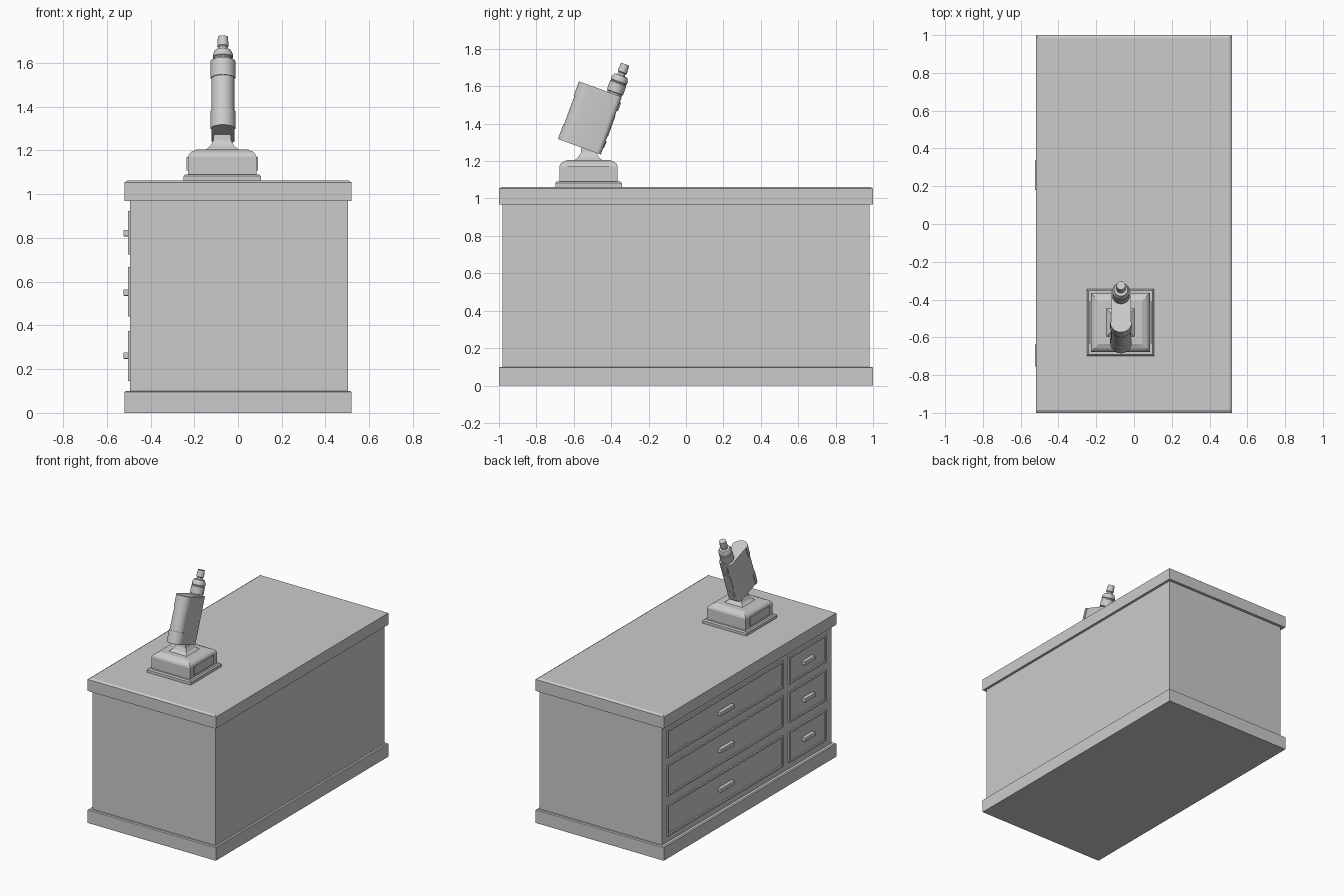
import bpy, bmesh
from math import radians, sin, cos, pi
from mathutils import Matrix

if "Cube" in bpy.data.objects:
    bpy.data.objects.remove(bpy.data.objects["Cube"])


def finish(name, bm, matrix=None, smooth=False):
    bmesh.ops.recalc_face_normals(bm, faces=bm.faces)
    mesh = bpy.data.meshes.new(name)
    bm.to_mesh(mesh)
    bm.free()
    ob = bpy.data.objects.new(name, mesh)
    bpy.context.collection.objects.link(ob)
    if matrix:
        ob.matrix_world = matrix
    if smooth:
        bpy.ops.object.select_all(action='DESELECT')
        ob.select_set(True)
        bpy.context.view_layer.objects.active = ob
        bpy.ops.object.shade_smooth_by_angle(angle=radians(35))
    return ob


def loft(name, rings, matrix=None, smooth=False):
    """Skin a stack of closed rings and cap both ends."""
    bm = bmesh.new()
    vs = [[bm.verts.new(p) for p in r] for r in rings]
    n = len(vs[0])
    for a, b in zip(vs, vs[1:]):
        for i in range(n):
            j = (i + 1) % n
            bm.faces.new((a[i], a[j], b[j], b[i]))
    bm.faces.new(vs[0][::-1])
    bm.faces.new(vs[-1])
    return finish(name, bm, matrix, smooth)


def stack(name, cx, cy, levels):
    """Stack of rectangles: (half x, half y, z)."""
    return loft(name, [[(cx - a, cy - b, z), (cx + a, cy - b, z), (cx + a, cy + b, z), (cx - a, cy + b, z)]
                       for a, b, z in levels])


def box(name, x0, x1, y0, y1, z0, z1, matrix=None, bevel=0, panel=False):
    bm = bmesh.new()
    bmesh.ops.create_cube(bm, size=1)
    for v in bm.verts:
        v.co = ((x0 + x1) / 2 + v.co.x * (x1 - x0), (y0 + y1) / 2 + v.co.y * (y1 - y0),
                (z0 + z1) / 2 + v.co.z * (z1 - z0))
    if panel:
        bm.normal_update()
        face = [f for f in bm.faces if f.normal.x < -0.9]
        bmesh.ops.inset_region(bm, faces=face, thickness=0.018)
        bmesh.ops.inset_region(bm, faces=face, thickness=0.006, depth=-0.006)
    if bevel:
        bmesh.ops.bevel(bm, geom=bm.edges[:], offset=bevel, segments=2, profile=0.5, affect='EDGES')
    return finish(name, bm, matrix)


# Cabinet
stack("plinth", 0, 0, [(0.52, 1, 0), (0.52, 1, 0.095), (0.513, 0.993, 0.10)])
box("cabinet_body", -0.493, 0.502, -0.98, 0.98, 0.09, 0.98)
stack("cabinet_top", 0, 0, [(0.52, 1, 0.968), (0.52, 1, 1.053), (0.505, 0.985, 1.062)])

# Drawers and handles on the left side
rows = [(0.146, 0.375, 0.262), (0.44, 0.668, 0.55), (0.723, 0.924, 0.822)]
columns = [("wide", -0.41, 0.93, 0.08), ("narrow", -0.91, -0.48, 0.06)]
for r, (z0, z1, hz) in enumerate(rows):
    for col, y0, y1, half in columns:
        box(f"{col}_drawer_{r}", -0.504, -0.485, y0, y1, z0, z1, panel=True)
        yc = (y0 + y1) / 2
        box(f"{col}_handle_{r}", -0.524, -0.494, yc - half, yc + half, hz - 0.015, hz + 0.015, bevel=0.004)

# Stand
CX, CY = -0.072, -0.521
stack("stand_plate", CX, CY, [(0.178, 0.178, 1.06), (0.178, 0.178, 1.082), (0.17, 0.17, 1.09)])
stack("stand_block", CX, CY, [(0.156, 0.156, 1.085), (0.156, 0.156, 1.172), (0.150, 0.150, 1.185),
                              (0.138, 0.138, 1.195), (0.115, 0.115, 1.205)])
for side, s in (("left", -1), ("right", 1)):
    xs = sorted((CX + s * 0.15, CX + s * 0.164))
    box(f"stand_{side}_panel", *xs, CY - 0.112, CY + 0.112, 1.107, 1.17)
stack("stand_neck", CX, CY, [(0.08, 0.08, 1.2), (0.055, 0.055, 1.22), (0.041, 0.041, 1.245), (0.036, 0.036, 1.30)])

# Tilted device, built upright around its own centre
TILT = Matrix.Translation((-0.069, -0.513, 1.43)) @ Matrix.Rotation(radians(-20), 4, 'X')


def arc(cx, cy, r, a0, a1, n):
    return [(cx + r * cos(radians(a0 + (a1 - a0) * i / n)), cy + r * sin(radians(a0 + (a1 - a0) * i / n)))
            for i in range(n + 1)]


# Body outline: full round at the front, small corners at the back
outline = (arc(0, -0.066, 0.053, 180, 360, 16) + arc(0.028, 0.096, 0.025, 0, 90, 5)
           + arc(-0.028, 0.096, 0.025, 90, 180, 5))
loft("device_body", [[(x, y, z) for x, y in outline] for z in (-0.164, 0.164)], TILT, True)
# Raised cover bands on the round edge
cover = arc(0, -0.066, 0.057, 180, 360, 16)
for part, z0, z1 in (("lower", -0.164, -0.08), ("upper", 0.08, 0.164)):
    loft(f"{part}_cover_band", [[(x, y, z) for x, y in cover] for z in (z0, z1)], TILT, True)
# Controls on the back edge
box("trigger_button", -0.02, 0.02, 0.11, 0.128, 0.085, 0.135, TILT, bevel=0.004)
box("display_panel", -0.024, 0.024, 0.11, 0.124, -0.06, 0.06, TILT)
box("lower_buttons", -0.018, 0.018, 0.11, 0.126, -0.125, -0.085, TILT, bevel=0.003)

# Round tank and mouth tube
profile = [(0.040, 0.155), (0.040, 0.172), (0.046, 0.175), (0.046, 0.225), (0.043, 0.228), (0.043, 0.233),
           (0.046, 0.236), (0.046, 0.250), (0.036, 0.270), (0.020, 0.271), (0.020, 0.284),
           (0.026, 0.290), (0.023, 0.335)]
loft("tank_and_tip", [[(r * cos(2 * pi * i / 24), 0.078 + r * sin(2 * pi * i / 24), z) for i in range(24)]
                      for r, z in profile], TILT, True)
